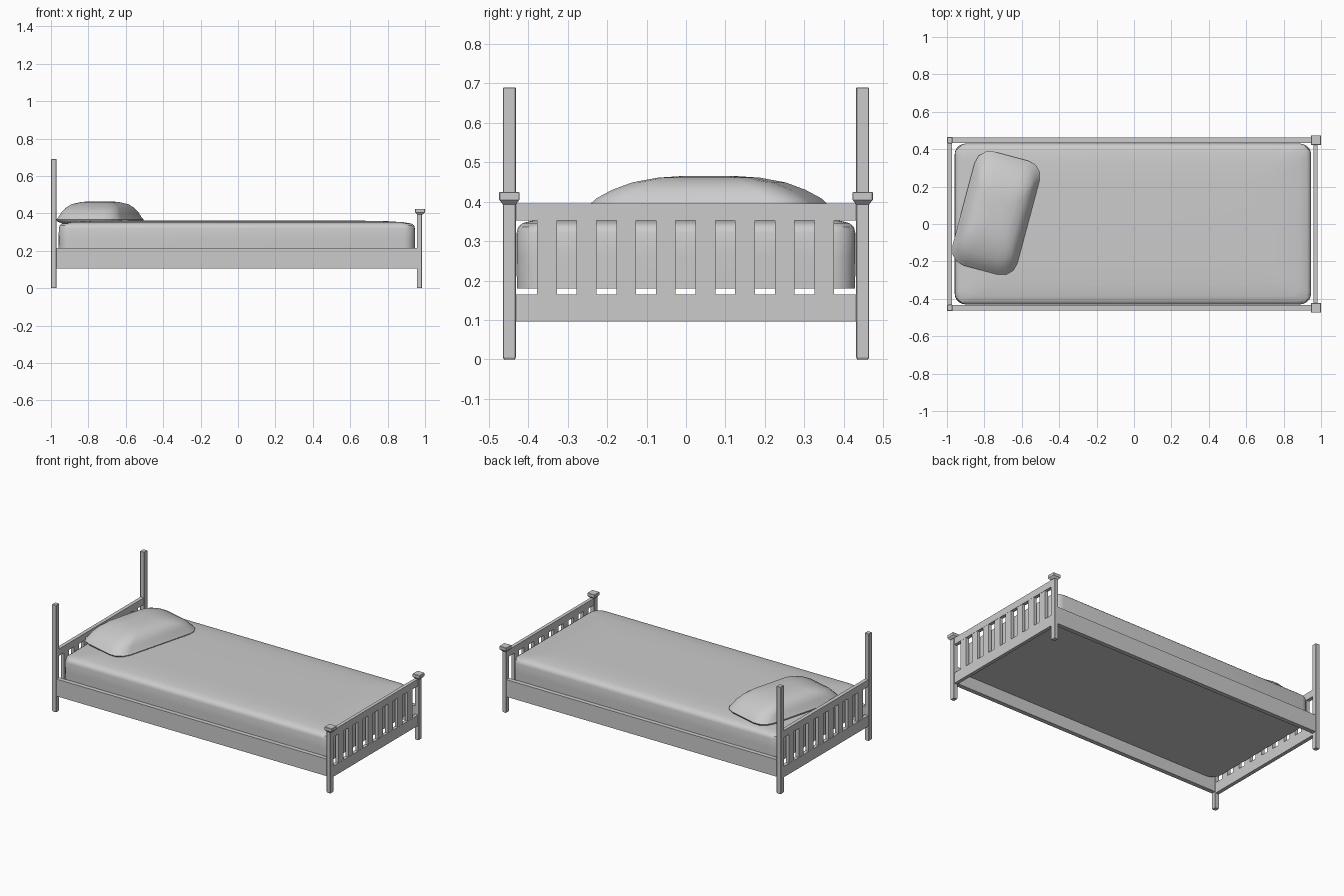
import bpy, bmesh, math
from mathutils import Matrix

if "Cube" in bpy.data.objects:
    bpy.data.objects.remove(bpy.data.objects["Cube"])

grey = bpy.data.materials.new("plain grey")
grey.diffuse_color = (0.6, 0.6, 0.6, 1)
grey.use_nodes = True
grey.node_tree.nodes["Principled BSDF"].inputs["Base Color"].default_value = grey.diffuse_color


def outline(hx, hy, r, seg):
    """Rectangle with rounded corners (chamfered when seg is 1)."""
    pts = []
    for q, (sx, sy) in enumerate(((1, 1), (-1, 1), (-1, -1), (1, -1))):
        for k in range(seg + 1):
            a = math.pi / 2 * (q + k / seg)
            pts.append((sx * (hx - r) + r * math.cos(a),
                        sy * (hy - r) + r * math.sin(a)))
    return pts


def loft(name, rings, seg=1, at=(0, 0), turn=0, smooth=False):
    """Stack of rounded rectangles (half x, half y, radius, z), closed at both ends."""
    bm = bmesh.new()
    loops = [[bm.verts.new((x, y, z)) for x, y in outline(hx, hy, r, seg)]
             for hx, hy, r, z in rings]
    n = len(loops[0])
    for a, b in zip(loops, loops[1:]):
        for i in range(n):
            j = (i + 1) % n
            bm.faces.new((a[i], a[j], b[j], b[i]))
    bm.faces.new(loops[0][::-1])
    bm.faces.new(loops[-1])
    bm.transform(Matrix.Translation((at[0], at[1], 0)) @ Matrix.Rotation(turn, 4, 'Z'))
    return finish(name, bm, smooth)


def box(name, x, y, z):
    """Box between the given (low, high) limits."""
    bm = bmesh.new()
    bmesh.ops.create_cube(bm, size=1)
    for v in bm.verts:
        v.co = [(lo + hi) / 2 + c * (hi - lo) for c, (lo, hi) in zip(v.co, (x, y, z))]
    return finish(name, bm)


def finish(name, bm, smooth=False):
    mesh = bpy.data.meshes.new(name)
    bm.to_mesh(mesh)
    bm.free()
    mesh.materials.append(grey)
    ob = bpy.data.objects.new(name, mesh)
    bpy.context.collection.objects.link(ob)
    if smooth:
        bpy.ops.object.select_all(action='DESELECT')
        ob.select_set(True)
        bpy.context.view_layer.objects.active = ob
        bpy.ops.object.shade_smooth_by_angle(angle=math.radians(40))
    return ob


HEAD_X, FOOT_X, POST_Y = -0.985, 0.97, 0.448

# Posts, side rails and foot post caps
for side, label in ((-1, "front"), (1, "back")):
    y = side * POST_Y
    for x, top, end, w in ((HEAD_X, 0.69, "head", 0.015), (FOOT_X, 0.405, "foot", 0.014)):
        loft(f"{end}_post_{label}",
             [(w - 0.003, 0.0135, 0.002, 0), (w, 0.0165, 0.002, 0.005),
              (w, 0.0165, 0.002, top - 0.002), (w - 0.002, 0.0145, 0.002, top)], at=(x, y))
    loft(f"post_cap_{label}",
         [(0.014, 0.0165, 0.002, 0.393), (0.024, 0.024, 0.002, 0.403),
          (0.026, 0.026, 0.002, 0.405), (0.026, 0.026, 0.002, 0.423),
          (0.024, 0.024, 0.002, 0.425)], at=(FOOT_X + 0.003, y))
    box(f"side_rail_{label}", (HEAD_X, FOOT_X),
        tuple(sorted((side * 0.434, side * 0.462))), (0.105, 0.215))

# Head and foot panels: two rails and eight slats each
for x, end, half in ((HEAD_X, "head", 0.012), (FOOT_X, "foot", 0.011)):
    box(f"{end}_lower_rail", (x - half, x + half), (-POST_Y, POST_Y), (0.096, 0.165))
    box(f"{end}_upper_rail", (x - half, x + half), (-POST_Y, POST_Y), (0.352, 0.396))
    for i in range(8):
        y = (i - 3.5) * 0.1005 - 0.001
        box(f"{end}_slat_{i + 1}", (x - half + 0.001, x + half - 0.001),
            (y - 0.025, y + 0.025), (0.16, 0.355))

# Mattress with softened upper edge
loft("mattress",
     [(0.952, 0.429, 0.06, 0.180), (0.953, 0.430, 0.06, 0.26),
      (0.952, 0.430, 0.06, 0.320), (0.947, 0.426, 0.06, 0.336),
      (0.932, 0.414, 0.06, 0.346), (0.890, 0.385, 0.06, 0.353),
      (0.80, 0.32, 0.06, 0.359), (0.68, 0.22, 0.06, 0.361)],
     seg=5, at=(-0.006, 0), smooth=True)

# Pillow lying slightly turned
loft("pillow",
     [(0.15, 0.28, 0.07, 0.345), (0.176, 0.310, 0.085, 0.357),
      (0.180, 0.315, 0.085, 0.367), (0.170, 0.300, 0.085, 0.383),
      (0.160, 0.275, 0.08, 0.408), (0.147, 0.235, 0.075, 0.430),
      (0.126, 0.185, 0.065, 0.449), (0.085, 0.125, 0.05, 0.461),
      (0.04, 0.07, 0.03, 0.465)],
     seg=3, at=(-0.738, 0.058), turn=math.radians(-15), smooth=True)
